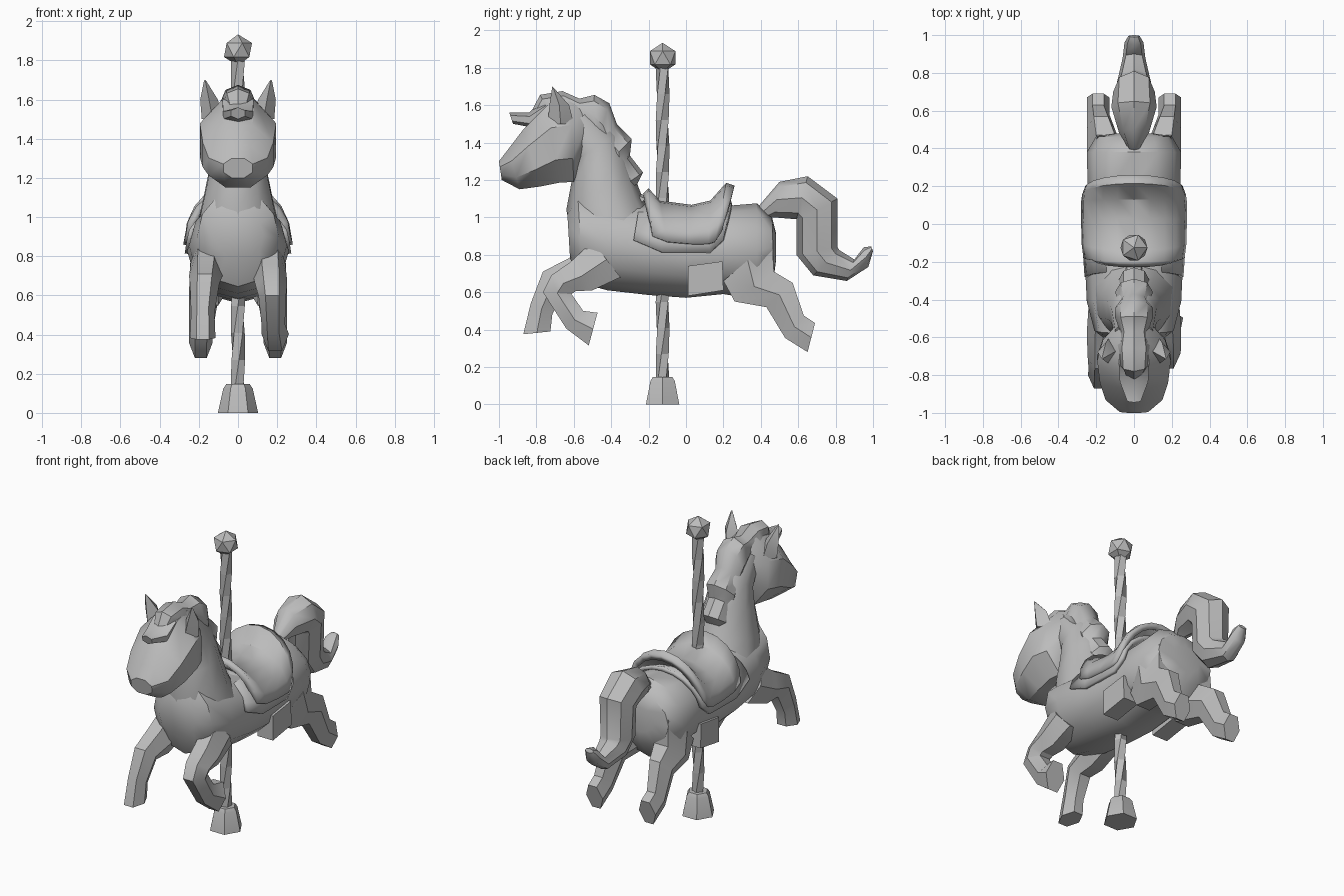
import bpy, bmesh, math

grey = bpy.data.materials.new("grey")
grey.diffuse_color = (0.5, 0.5, 0.5, 1)


def finish(name, bm, angle=38, recalc=True):
    if recalc:
        bmesh.ops.recalc_face_normals(bm, faces=bm.faces)
    me = bpy.data.meshes.new(name)
    bm.to_mesh(me)
    bm.free()
    me.materials.append(grey)
    ob = bpy.data.objects.new(name, me)
    bpy.context.collection.objects.link(ob)
    bpy.ops.object.select_all(action='DESELECT')
    ob.select_set(True)
    bpy.context.view_layer.objects.active = ob
    if angle:
        bpy.ops.object.shade_smooth_by_angle(angle=math.radians(angle))
    return ob


def skin(bm, rings):
    n = len(rings[0])
    vs = [[bm.verts.new(p) for p in r] for r in rings]
    for a, b in zip(vs, vs[1:]):
        for i in range(n):
            bm.faces.new((a[i], a[(i + 1) % n], b[(i + 1) % n], b[i]))
    bm.faces.new(vs[0])
    bm.faces.new(vs[-1])


def loft(name, sections, n=8, boxy=False, side=1, angle=38):
    """Sections: two side-profile points (y, z, y, z), half width, x centre."""
    turn = math.pi / n if boxy else 0
    angs = [turn + i * math.tau / n for i in range(n)]
    mc = max(math.cos(a) for a in angs)
    ms = max(math.sin(a) for a in angs)
    rings = []
    for s in sections:
        y1, z1, y2, z2, w = s[:5]
        x = s[5] if len(s) > 5 else 0
        rings.append([(side * (x + w * math.sin(a) / ms),
                       (y1 + y2) / 2 + (y1 - y2) / 2 * math.cos(a) / mc,
                       (z1 + z2) / 2 + (z1 - z2) / 2 * math.cos(a) / mc) for a in angs])
    bm = bmesh.new()
    skin(bm, rings)
    return finish(name, bm, angle)


def drape(name, stations, thick, n=10):
    """Cloth over the back: (top y, top z, hem y, hem z, half width)."""
    bm = bmesh.new()
    rows = []
    for yt, zt, yb, zb, w in stations:
        row = []
        for i in range(n + 1):
            t = math.pi * i / n
            k = math.sin(t)
            row.append(bm.verts.new((w * math.cos(t), yb + (yt - yb) * k, zb + (zt - zb) * k)))
        rows.append(row)
    for a, b in zip(rows, rows[1:]):
        for i in range(n):
            bm.faces.new((a[i], b[i], b[i + 1], a[i + 1]))
    ob = finish(name, bm, 35, recalc=False)
    mod = ob.modifiers.new("thickness", 'SOLIDIFY')
    mod.thickness, mod.offset = thick, -1


def column(name, levels, sides, twist=0.0, y=-0.125):
    rings = []
    for z, r in levels:
        rings.append([(r * math.cos(a), y + r * math.sin(a), z) for a in
                      (i * math.tau / sides + twist * z for i in range(sides))])
    bm = bmesh.new()
    skin(bm, rings)
    return finish(name, bm, 25)


# Pole with base and finial
column("pole_base", [(0, 0.103), (0.125, 0.075), (0.147, 0.06)], 6)
column("twisted_pole", [(0.13 + i * 0.139, 0.037) for i in range(13)], 5, 4.0)
bm = bmesh.new()
bmesh.ops.create_icosphere(bm, subdivisions=1, radius=0.08)
bmesh.ops.translate(bm, verts=bm.verts, vec=(0, -0.125, 1.853))
finish("finial", bm, 0)

# Body, neck and head
loft("body", [(-0.635, 1.03, -0.62, 0.78, 0.13), (-0.58, 1.14, -0.55, 0.645, 0.21),
              (-0.4, 1.1, -0.42, 0.61, 0.25), (-0.2, 1.07, -0.2, 0.585, 0.26),
              (0, 1.04, 0, 0.57, 0.25), (0.2, 1.06, 0.2, 0.59, 0.245),
              (0.38, 1.075, 0.38, 0.56, 0.25), (0.46, 1.0, 0.47, 0.68, 0.2),
              (0.48, 0.92, 0.48, 0.76, 0.1)], 12)
loft("neck", [(-0.6, 0.85, -0.15, 0.95, 0.22), (-0.64, 1.04, -0.23, 1.1, 0.18),
              (-0.61, 1.2, -0.3, 1.28, 0.145), (-0.6, 1.3, -0.36, 1.45, 0.12),
              (-0.68, 1.45, -0.5, 1.58, 0.1)], 10)
loft("head", [(-0.52, 1.57, -0.55, 1.32, 0.09), (-0.62, 1.62, -0.6, 1.19, 0.165),
              (-0.74, 1.6, -0.68, 1.185, 0.195), (-0.87, 1.47, -0.78, 1.165, 0.18),
              (-0.95, 1.365, -0.89, 1.15, 0.15), (-1.0, 1.3, -0.985, 1.2, 0.075)], 8, True)

# Mane, forelock and tail
loft("mane", [(-0.83, 1.56, -0.72, 1.5, 0.05), (-0.78, 1.655, -0.7, 1.5, 0.08),
              (-0.66, 1.675, -0.62, 1.5, 0.09), (-0.57, 1.635, -0.56, 1.46, 0.075),
              (-0.49, 1.655, -0.5, 1.43, 0.1), (-0.41, 1.61, -0.48, 1.38, 0.1),
              (-0.37, 1.5, -0.46, 1.34, 0.08), (-0.29, 1.42, -0.43, 1.28, 0.1),
              (-0.3, 1.33, -0.4, 1.23, 0.08), (-0.23, 1.24, -0.36, 1.15, 0.08),
              (-0.28, 1.14, -0.35, 1.1, 0.055), (-0.2, 1.11, -0.3, 1.03, 0.05)], 8)
loft("forelock", [(-0.76, 1.63, -0.72, 1.5, 0.08), (-0.84, 1.56, -0.82, 1.48, 0.075),
                  (-0.945, 1.56, -0.925, 1.5, 0.035)], 6)
loft("tail", [(0.38, 1.05, 0.42, 0.99, 0.03), (0.5, 1.19, 0.47, 1.0, 0.08),
              (0.65, 1.22, 0.59, 0.99, 0.12), (0.81, 1.1, 0.59, 0.98, 0.11),
              (0.81, 0.84, 0.59, 0.8, 0.1), (0.82, 0.825, 0.68, 0.69, 0.09),
              (0.9, 0.775, 0.86, 0.66, 0.06), (0.95, 0.84, 0.975, 0.735, 0.05),
              (0.99, 0.845, 1.0, 0.82, 0.03)], 8)

# Front legs: one folded back, one reaching forward
loft("front_leg_folded", [(-0.5, 0.87, -0.35, 0.68, 0.08, 0.16), (-0.62, 0.76, -0.5, 0.61, 0.085, 0.165),
                          (-0.72, 0.69, -0.59, 0.605, 0.08, 0.17), (-0.765, 0.6, -0.612, 0.59, 0.07, 0.175),
                          (-0.64, 0.405, -0.55, 0.5, 0.06, 0.18), (-0.52, 0.315, -0.473, 0.49, 0.07, 0.19)],
     6, True, angle=30)
loft("front_leg_forward", [(-0.5, 0.87, -0.35, 0.68, 0.08, 0.16), (-0.62, 0.785, -0.54, 0.61, 0.085, 0.165),
                           (-0.765, 0.71, -0.65, 0.61, 0.075, 0.17), (-0.83, 0.54, -0.715, 0.48, 0.06, 0.18),
                           (-0.87, 0.375, -0.725, 0.39, 0.065, 0.18)], 6, True, side=-1, angle=30)

# Mirrored parts
for side, label in ((1, "right"), (-1, "left")):
    loft("hind_leg_" + label, [(0.2, 0.66, 0.46, 0.88, 0.09, 0.15), (0.26, 0.55, 0.47, 0.71, 0.1, 0.15),
                               (0.43, 0.52, 0.57, 0.65, 0.075, 0.175), (0.53, 0.355, 0.63, 0.475, 0.06, 0.19),
                               (0.65, 0.28, 0.69, 0.435, 0.06, 0.19)], 6, True, side, 30)
    loft("ear_" + label, [(-0.74, 1.5, -0.6, 1.5, 0.055, 0.13), (-0.73, 1.6, -0.625, 1.6, 0.045, 0.148),
                          (-0.715, 1.7, -0.705, 1.69, 0.006, 0.168)], 4, False, side, 25)
    loft("stirrup_" + label, [(0.01, 0.74, 0.01, 0.58, 0.055, 0.19), (0.195, 0.765, 0.2, 0.61, 0.055, 0.19)],
         4, True, side, 25)

# Saddle and blanket
drape("blanket", [(-0.25, 1.06, -0.28, 0.88, 0.262), (-0.15, 1.06, -0.13, 0.815, 0.272),
                  (0.08, 1.04, 0.13, 0.815, 0.268), (0.24, 1.09, 0.2, 0.88, 0.26)], 0.025)
drape("saddle", [(-0.2, 1.155, -0.18, 0.9, 0.268), (-0.14, 1.09, -0.1, 0.87, 0.278),
                 (0.03, 1.067, 0.02, 0.86, 0.28), (0.13, 1.09, 0.12, 0.86, 0.28),
                 (0.215, 1.185, 0.155, 0.87, 0.275), (0.26, 1.17, 0.19, 0.92, 0.262)], 0.04)
